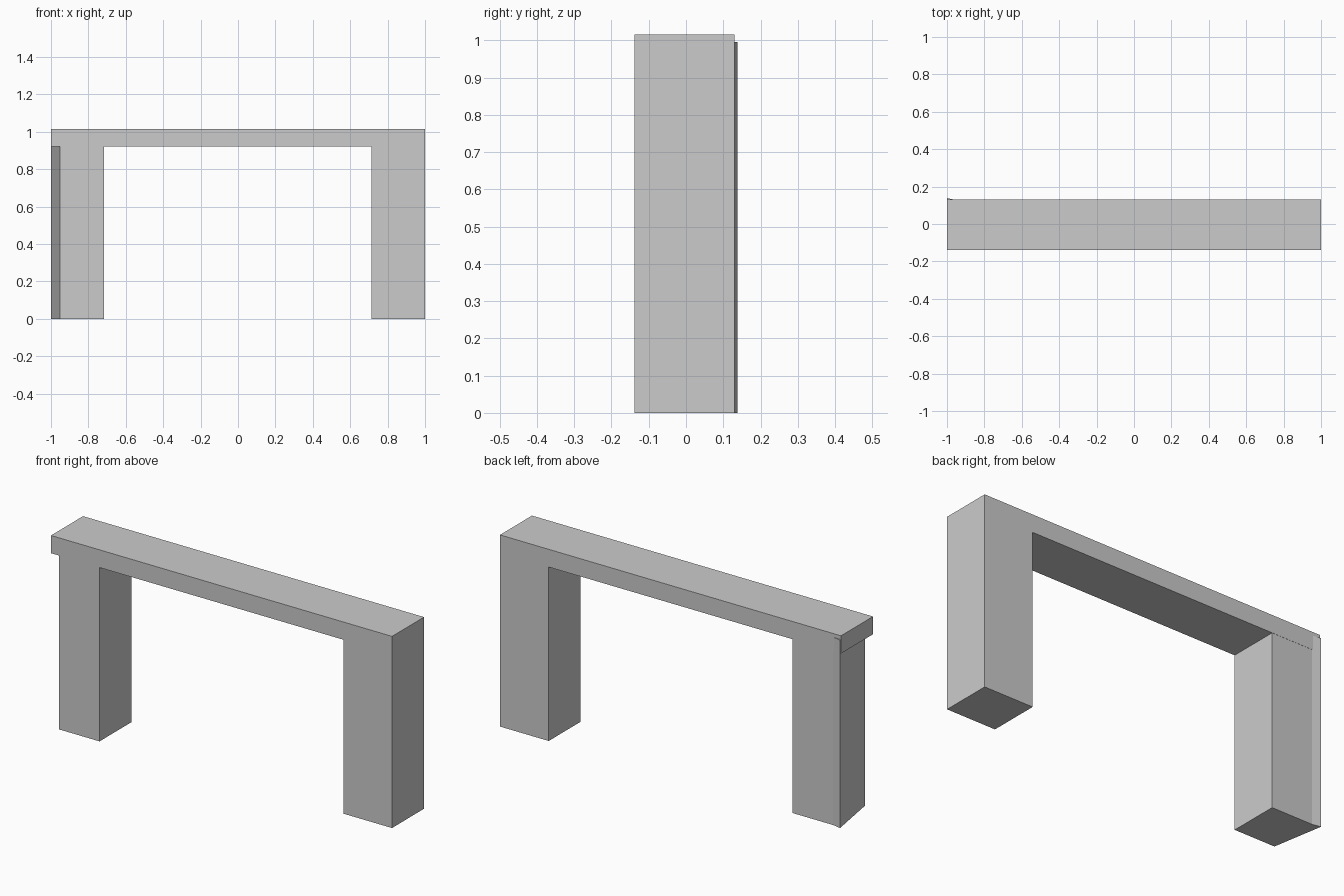
import bpy, bmesh

if "Cube" in bpy.data.objects:
    bpy.data.objects.remove(bpy.data.objects["Cube"])


def prism(name, outline, z0, z1):
    """Extrude a plan outline (x, y) from z0 up to z1."""
    bm = bmesh.new()
    base = bm.faces.new([bm.verts.new((x, y, z0)) for x, y in outline])
    top = bmesh.ops.extrude_face_region(bm, geom=[base])["geom"]
    verts = [v for v in top if isinstance(v, bmesh.types.BMVert)]
    bmesh.ops.translate(bm, verts=verts, vec=(0, 0, z1 - z0))
    bmesh.ops.recalc_face_normals(bm, faces=bm.faces)
    mesh = bpy.data.meshes.new(name)
    bm.to_mesh(mesh)
    bm.free()
    obj = bpy.data.objects.new(name, mesh)
    bpy.context.collection.objects.link(obj)
    return obj


def rect(x0, x1, y0, y1):
    return [(x0, y0), (x1, y0), (x1, y1), (x0, y1)]


FRONT, BACK = -0.138, 0.13
LINTEL_BOTTOM, TOP = 0.922, 1.016

# Lintel spanning both legs
prism("lintel", rect(-1, 1, FRONT, BACK), LINTEL_BOTTOM, TOP)

# Right leg, flush with the lintel end
prism("right_leg", rect(0.714, 1, FRONT, BACK), 0, LINTEL_BOTTOM)

# Left leg: slanted outer side and a pulled-out back corner,
# its head running up into the lintel
prism("left_leg",
      [(-0.953, FRONT + 0.001), (-0.716, FRONT + 0.001),
       (-0.716, BACK - 0.001), (-0.953, BACK - 0.001), (-1, 0.138)],
      0, 0.996)
